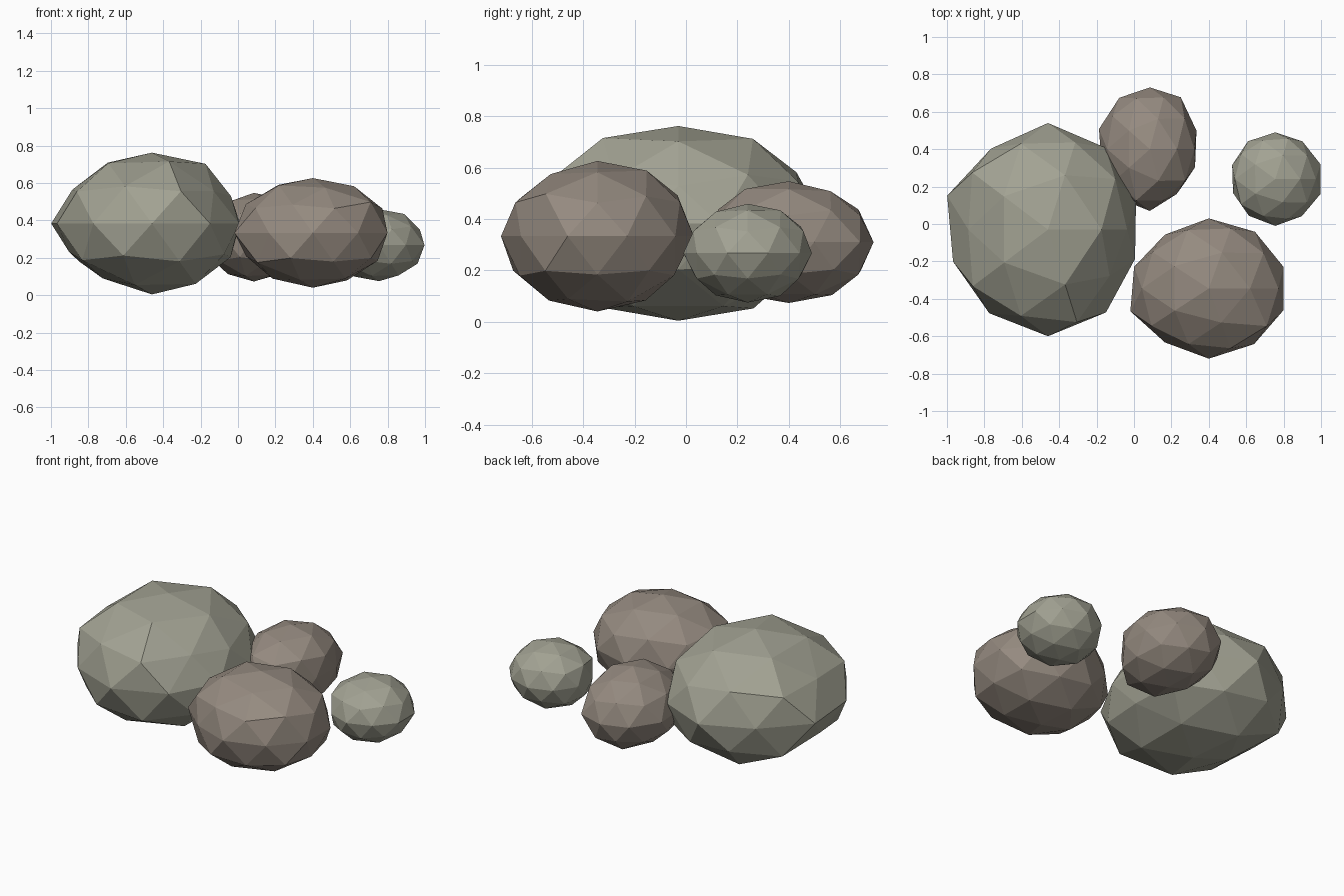
import bpy, bmesh, random
from math import radians, sin, cos, sqrt
from mathutils import Vector

if "Cube" in bpy.data.objects:
    bpy.data.objects.remove(bpy.data.objects["Cube"])


def material(name, rgb):
    m = bpy.data.materials.new(name)
    m.diffuse_color = (*rgb, 1)
    m.use_nodes = True
    m.node_tree.nodes["Principled BSDF"].inputs["Base Color"].default_value = m.diffuse_color
    return m


def rock(name, centre, size, mat, equator, dents, seed):
    """Low-poly boulder: a scaled 80-face icosphere with radial bumps and dents."""
    rng = random.Random(seed)
    bm = bmesh.new()
    bmesh.ops.create_icosphere(bm, subdivisions=2, radius=1)
    dirs = {v: v.co.normalized() for v in bm.verts}
    factor = {v: 1 if abs(d.z) > 0.99 else rng.uniform(0.97, 1.03)
              for v, d in dirs.items()}
    # outline factors around the equator, then individual bumps and dents
    marks = [(18 + 36 * i, 0, f) for i, f in enumerate(equator)] + dents
    for az, z, f in marks:
        r = sqrt(1 - z * z)
        aim = Vector((r * cos(radians(az)), r * sin(radians(az)), z))
        factor[max(dirs, key=lambda v: dirs[v].dot(aim))] = f
    for v, d in dirs.items():
        v.co = Vector([a * s for a, s in zip(d, size)]) * factor[v]
    me = bpy.data.meshes.new(name)
    bm.to_mesh(me)
    bm.free()
    me.materials.append(mat)
    ob = bpy.data.objects.new(name, me)
    ob.location = centre
    bpy.context.collection.objects.link(ob)


grey = material("grey_stone", (0.36, 0.36, 0.29))
brown = material("brown_stone", (0.30, 0.255, 0.215))

# Vertex levels of the sphere: tip ring, shoulder between, shoulder corner
TIP, MID, COR = 0.851, 0.526, 0.447

# Large boulder on the left
rock("large_boulder", (-0.46, -0.03, 0.383), (0.55, 0.57, 0.379), grey,
     [0.90, 0.95, 1.0, 0.94, 1.03, 0.97, 0.97, 1.0, 0.96, 0.89],
     [(0, TIP, 0.99), (72, TIP, 1.02), (144, TIP, 1.01), (288, TIP, 1.03),
      (216, TIP, 1.0), (0, COR, 0.86), (72, COR, 0.96), (288, COR, 1.02),
      (324, MID, 0.87), (36, MID, 0.95), (180, MID, 0.91), (252, MID, 1.0),
      (180, -COR, 0.90), (180, -TIP, 0.91), (36, -TIP, 1.0), (324, -TIP, 1.0),
      (252, -COR, 1.01), (0, -MID, 0.90), (324, -COR, 0.97)], 1)

# Medium rock at the front
rock("front_rock", (0.40, -0.345, 0.333), (0.42, 0.375, 0.293), brown,
     [1.0, 1.0, 1.0, 0.95, 1.0, 1.05, 0.95, 1.0, 0.98, 1.0],
     [(144, TIP, 1.03), (0, TIP, 1.0), (180, MID, 1.0), (0, COR, 0.99),
      (324, MID, 1.07), (288, COR, 1.0), (288, TIP, 0.97), (180, -COR, 0.95),
      (180, -TIP, 0.98), (36, -TIP, 1.02), (0, -MID, 0.97)], 2)

# Small rock at the back
rock("back_rock", (0.085, 0.40, 0.31), (0.27, 0.33, 0.237), brown,
     [0.97, 1.04, 1.0, 1.03, 1.06, 1.0, 1.0, 1.0, 0.90, 0.94], [], 3)

# Pebble on the right
rock("right_pebble", (0.755, 0.24, 0.267), (0.247, 0.25, 0.192), grey,
     [1.03, 1.0, 1.0, 1.0, 0.98, 0.96, 0.97, 1.0, 0.98, 1.03], [], 4)
